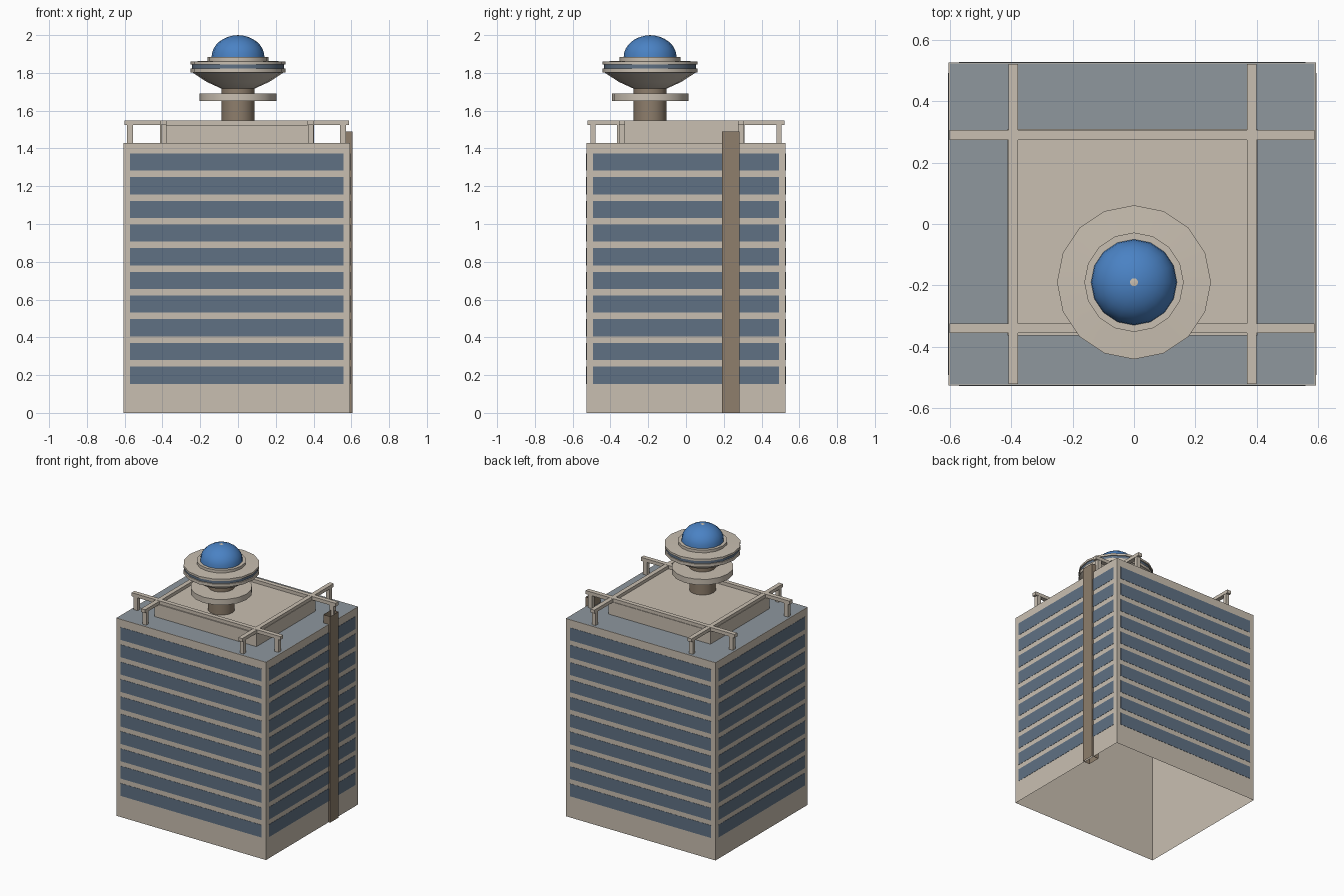
import bpy, bmesh, math

if "Cube" in bpy.data.objects:
    bpy.data.objects.remove(bpy.data.objects["Cube"])

def srgb(h):
    c = [int(h[i:i + 2], 16) / 255 for i in (0, 2, 4)]
    return [v / 12.92 if v <= 0.04045 else ((v + 0.055) / 1.055) ** 2.4 for v in c] + [1]

def material(name, h):
    m = bpy.data.materials.new(name)
    m.diffuse_color = srgb(h)
    m.use_nodes = True
    m.node_tree.nodes["Principled BSDF"].inputs["Base Color"].default_value = m.diffuse_color
    return m

BEIGE = material("beige stone", "C9BFB1")
GLASS = material("window blue grey", "607184")
ROOF = material("roof grey", "8E979E")
BROWN = material("brown cladding", "8E7E6C")
BLUE = material("dome blue", "4A82C4")

def finish(name, bm, *mats):
    me = bpy.data.meshes.new(name)
    bm.to_mesh(me)
    bm.free()
    for m in mats:
        me.materials.append(m)
    ob = bpy.data.objects.new(name, me)
    bpy.context.collection.objects.link(ob)
    return ob

def add_box(bm, x0, x1, y0, y1, z0, z1):
    vs = bmesh.ops.create_cube(bm, size=1)["verts"]
    for v in vs:
        v.co = ((x0, x1)[v.co.x > 0], (y0, y1)[v.co.y > 0], (z0, z1)[v.co.z > 0])
    return list({f for v in vs for f in v.link_faces})

def drop(bm, faces, test):
    bmesh.ops.delete(bm, geom=[f for f in faces if test(f.normal.z)], context='FACES_ONLY')

def lathe(name, profile, mat, segs=16, cy=-0.19):
    """Revolve (radius, z) points about the tower axis."""
    bm = bmesh.new()
    vs = [bm.verts.new((r, 0, z)) for r, z in profile]
    es = [bm.edges.new(p) for p in zip(vs, vs[1:])]
    bmesh.ops.spin(bm, geom=vs + es, cent=(0, 0, 0), axis=(0, 0, 1),
                   angle=2 * math.pi, steps=segs, use_duplicate=False)
    bmesh.ops.remove_doubles(bm, verts=bm.verts, dist=0.0005)
    bmesh.ops.recalc_face_normals(bm, faces=bm.faces)
    bmesh.ops.translate(bm, verts=bm.verts, vec=(0, cy, 0))
    ob = finish(name, bm, mat)
    bpy.ops.object.select_all(action='DESELECT')
    ob.select_set(True)
    bpy.context.view_layer.objects.active = ob
    bpy.ops.object.shade_smooth_by_angle(angle=math.radians(30))
    return ob

X0, X1, Y, H = -0.605, 0.593, 0.527, 1.43

# Main block: open underneath, roof inset inside a thin edge
bm = bmesh.new()
faces = add_box(bm, X0, X1, -Y, Y, 0, H)
bm.normal_update()
drop(bm, faces, lambda n: n < -0.5)
top = next(f for f in bm.faces if f.normal.z > 0.5)
bmesh.ops.inset_region(bm, faces=[top], thickness=0.006)
top.material_index = 1
finish("main_block", bm, BEIGE, ROOF)

# Window bands: ten storeys on each of the four walls
bm = bmesh.new()
A, B = 0.0004, 0.002
for i in range(10):
    z0 = 0.154 + i * 0.1254
    z1 = z0 + 0.091
    for y0, y1 in ((-Y - B, -Y - A), (Y + A, Y + B)):
        add_box(bm, X0 + 0.034, X1 - 0.034, y0, y1, z0, z1)
    for x0, x1 in ((X0 - B, X0 - A), (X1 + A, X1 + B)):
        add_box(bm, x0, x1, -0.493, 0.493, z0, z1)
finish("window_bands", bm, GLASS)

# Service shaft: open-ended duct on the right wall
bm = bmesh.new()
faces = add_box(bm, 0.55, 0.605, 0.19, 0.284, 0, 1.49)
bm.normal_update()
drop(bm, faces, lambda n: abs(n) > 0.5)
finish("service_shaft", bm, BROWN)

# Penthouse
bm = bmesh.new()
add_box(bm, -0.413, 0.403, -0.364, 0.31, H, 1.525)
finish("penthouse", bm, BEIGE)

# Roof frame: crossing beams with a post near every end
bm = bmesh.new()
BZ0, BZ1, W = 1.524, 1.549, 0.016
for y in (-0.34, 0.29):
    add_box(bm, -0.602, 0.588, y - W, y + W, BZ0, BZ1)
    for x in (-0.572, 0.556):
        add_box(bm, x - W, x + W, y - W * 0.9, y + W * 0.9, H, BZ0)
for x in (-0.394, 0.384):
    add_box(bm, x - W, x + W, -0.522, 0.522, BZ0, BZ1 - 0.001)
    for y in (-0.492, 0.492):
        add_box(bm, x - W * 0.9, x + W * 0.9, y - 0.014, y + 0.014, H, BZ0)
finish("roof_frame", bm, BEIGE)

# Lookout tower, all turned about one axis
lathe("tower_column", [(0.088, 1.524), (0.088, 1.725)], BROWN)
lathe("lower_ring", [(0.08, 1.65), (0.203, 1.65), (0.203, 1.691), (0.08, 1.691)], BEIGE)
lathe("saucer_underside", [(0, 1.717), (0.088, 1.717), (0.165, 1.752), (0.243, 1.803)], BEIGE)
lathe("saucer_lower_rim", [(0.235, 1.802), (0.251, 1.802), (0.251, 1.824), (0.235, 1.824)], BEIGE)
lathe("saucer_glass", [(0.244, 1.822), (0.244, 1.848)], GLASS)
lathe("saucer_top", [(0.235, 1.845), (0.251, 1.845), (0.251, 1.86), (0.162, 1.864),
                     (0.162, 1.884), (0, 1.884)], BEIGE)
dome = [(0.14 * math.cos(a), 1.884 + 0.115 * math.sin(a))
        for a in (math.radians(i * 11.25) for i in range(8))]
lathe("dome", dome + [(0.013, 1.998)], BLUE)
lathe("dome_cap", [(0.013, 1.998), (0, 2.0)], BEIGE)
